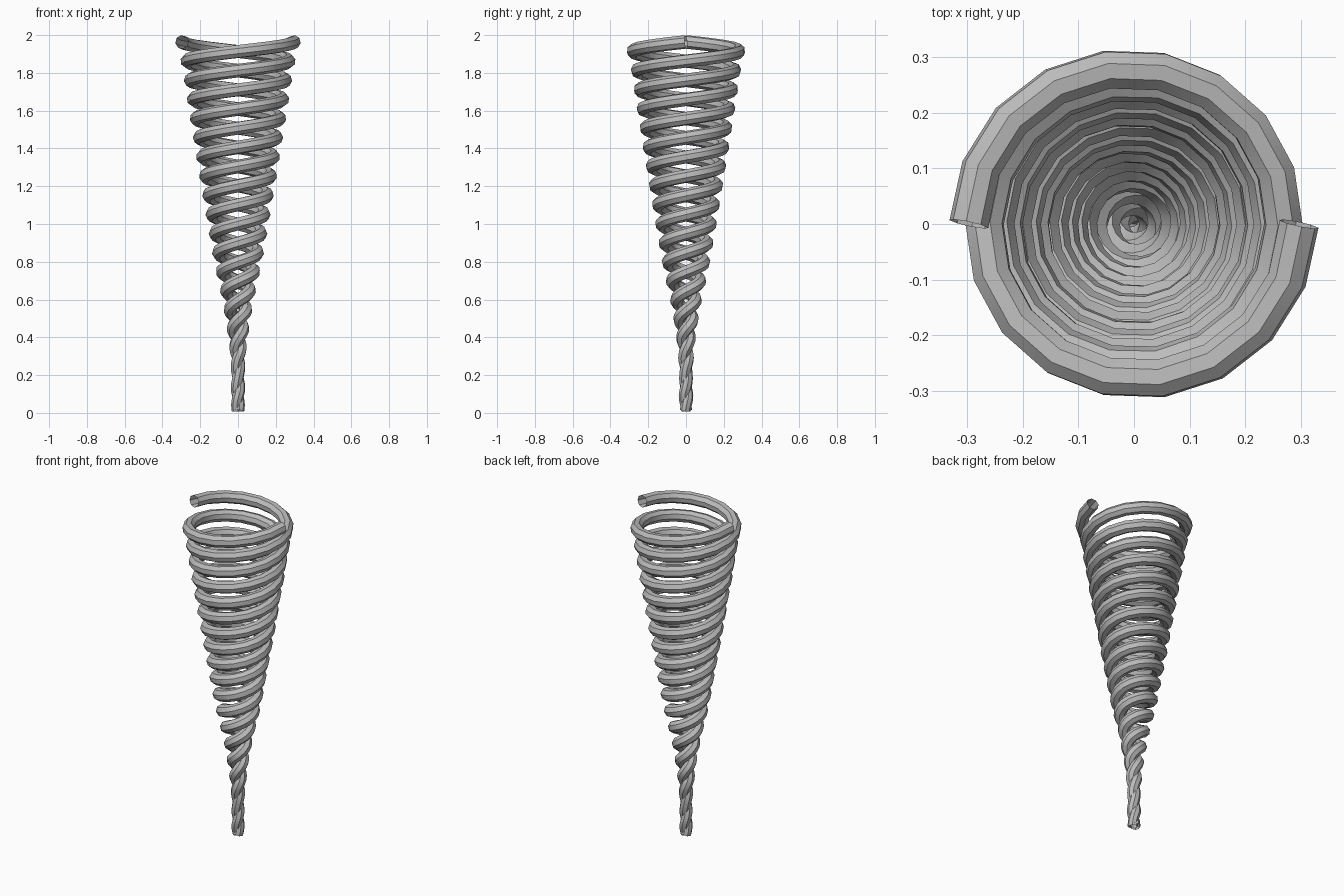
import bpy, math

if "Cube" in bpy.data.objects:
    bpy.data.objects.remove(bpy.data.objects["Cube"])

TOP, BOTTOM, PITCH, TUBE = 1.964, 0.012, 0.203, 0.036
SEGMENTS = 18  # path steps per turn

# centre-line radius against height
PROFILE = [(0, .006), (.1, .010), (.2, .006), (.3, .012), (.4, .020), (.6, .050),
           (.8, .094), (1.0, .128), (1.2, .162), (1.41, .196), (1.61, .228),
           (1.82, .260), (1.91, .279), (1.97, .299)]


def radius_at(z):
    for (z0, r0), (z1, r1) in zip(PROFILE, PROFILE[1:]):
        if z <= z1:
            return r0 + (r1 - r0) * (z - z0) / (z1 - z0)
    return PROFILE[-1][1]


grey = bpy.data.materials.new("grey")
grey.diffuse_color = (0.5, 0.5, 0.5, 1)
grey.use_nodes = True
grey.node_tree.nodes["Principled BSDF"].inputs["Base Color"].default_value = grey.diffuse_color


def strand(name, phase):
    # path climbing the cone, ending at the given phase on top
    count = round((TOP - BOTTOM) / PITCH * SEGMENTS)
    curve = bpy.data.curves.new(name + "_path", 'CURVE')
    curve.dimensions = '3D'
    curve.bevel_depth = TUBE
    curve.bevel_resolution = 2
    curve.use_fill_caps = False
    spline = curve.splines.new('POLY')
    spline.points.add(count)
    for i, p in enumerate(spline.points):
        z = BOTTOM + (TOP - BOTTOM) * i / count
        a = phase + 2 * math.pi * (z - TOP) / PITCH
        r = radius_at(z)
        p.co = (r * math.cos(a), r * math.sin(a), z, 1)
        p.radius = 0.78 + 0.22 * min(1, z / 0.7)
    # turn the swept tube into a mesh
    path = bpy.data.objects.new(name + "_path", curve)
    bpy.context.collection.objects.link(path)
    bpy.context.view_layer.update()
    dg = bpy.context.evaluated_depsgraph_get()
    mesh = bpy.data.meshes.new_from_object(path.evaluated_get(dg))
    bpy.data.objects.remove(path)
    mesh.materials.clear()
    mesh.materials.append(grey)
    obj = bpy.data.objects.new(name, mesh)
    bpy.context.collection.objects.link(obj)
    bpy.ops.object.select_all(action='DESELECT')
    obj.select_set(True)
    bpy.context.view_layer.objects.active = obj
    bpy.ops.object.shade_smooth_by_angle(angle=math.radians(35))


# two interleaved conical coils
strand("right_coil", 0)
strand("left_coil", math.pi)
